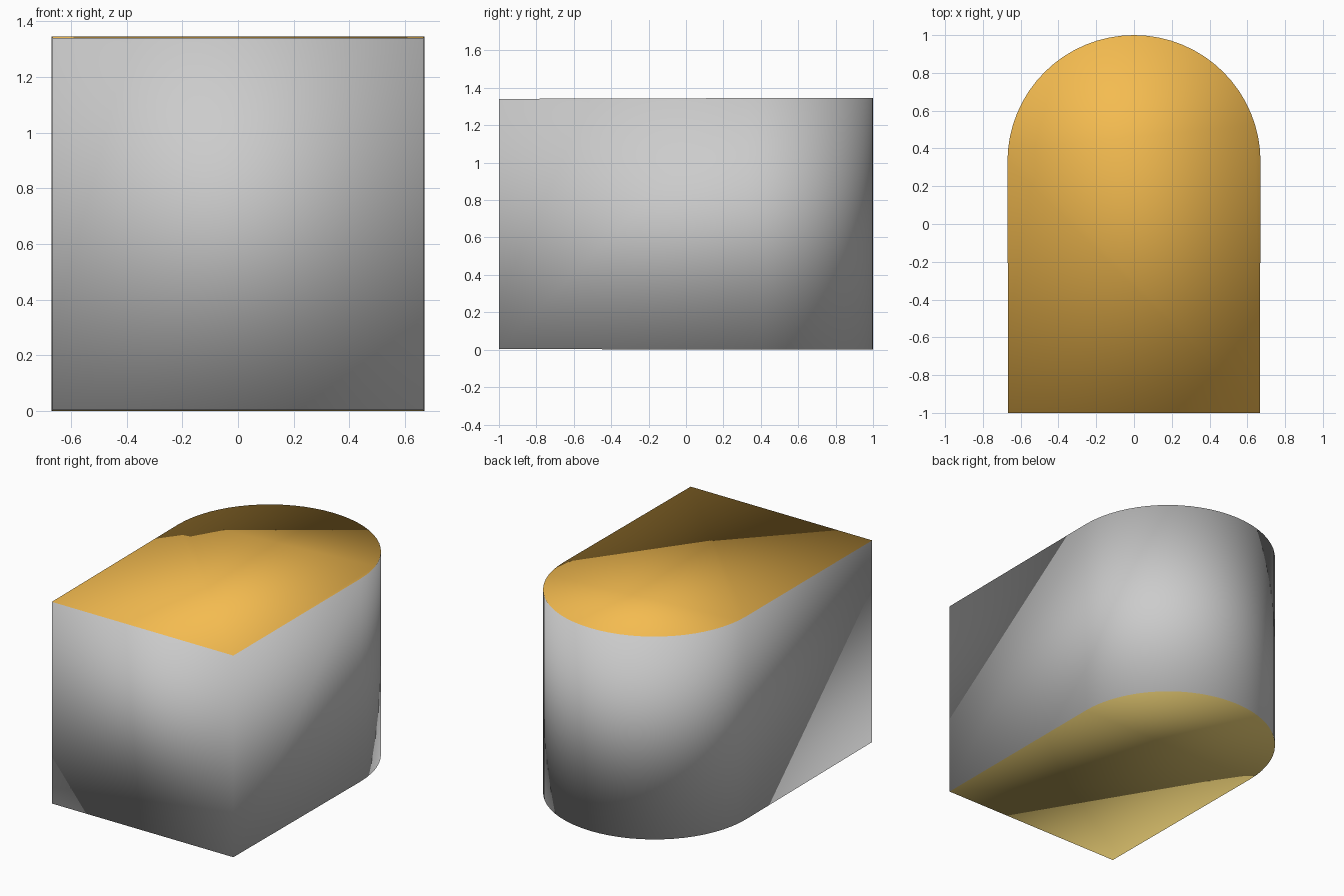
import bpy, bmesh, math

if "Cube" in bpy.data.objects:
    bpy.data.objects.remove(bpy.data.objects["Cube"])

HALF, HEIGHT, ARC_Y, SEGS = 0.67, 1.345, 0.33, 32


def colour(name, rgb):
    mat = bpy.data.materials.new(name)
    mat.diffuse_color = (*rgb, 1)
    mat.use_nodes = True
    mat.node_tree.nodes["Principled BSDF"].inputs["Base Color"].default_value = mat.diffuse_color
    return mat


# Arch-shaped outline: square front, half-round back
outline = [(-HALF, -1), (HALF, -1)]
for i in range(SEGS + 1):
    a = math.pi * i / SEGS
    outline.append((HALF * math.cos(a), ARC_Y + HALF * math.sin(a)))

# Extrude the outline into one welded solid
bm = bmesh.new()
base = bm.faces.new([bm.verts.new((x, y, 0)) for x, y in outline])
ext = bmesh.ops.extrude_face_region(bm, geom=[base], use_keep_orig=True)
top = [v for v in ext["geom"] if isinstance(v, bmesh.types.BMVert)]
bmesh.ops.translate(bm, verts=top, vec=(0, 0, HEIGHT))

# The front end is very slightly smaller than the back
for v in bm.verts:
    if v.co.y < -0.99:
        v.co.x *= 0.994
        v.co.z += 0.004 if v.co.z < 0.5 else -0.004

# Grey walls, orange top, ochre bottom, soft shading throughout
bmesh.ops.recalc_face_normals(bm, faces=bm.faces)
bm.normal_update()
for f in bm.faces:
    f.smooth = True
    f.material_index = 1 if f.normal.z > 0.9 else 2 if f.normal.z < -0.9 else 0

mesh = bpy.data.meshes.new("arched_block")
bm.to_mesh(mesh)
bm.free()
for mat in (colour("grey", (0.8, 0.8, 0.8)),
            colour("orange", (0.906, 0.5, 0.08)),
            colour("ochre", (0.8, 0.6, 0.17))):
    mesh.materials.append(mat)
block = bpy.data.objects.new("arched_block", mesh)
bpy.context.collection.objects.link(block)
